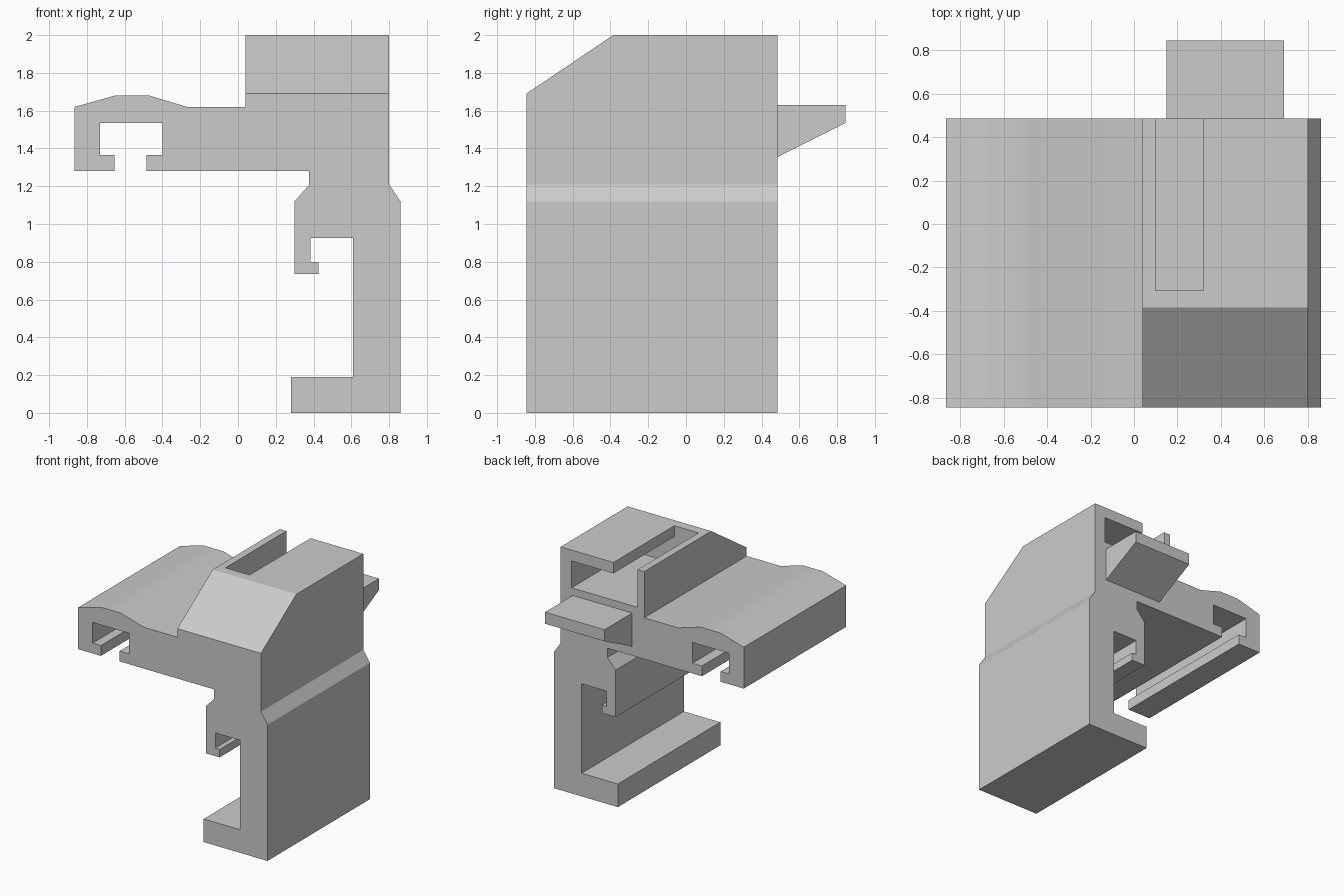
import bpy
import bmesh
import math
from mathutils import Vector

cube = bpy.data.objects.get("Cube")
if cube:
    bpy.data.objects.remove(cube, do_unlink=True)

FRONT, BACK = -0.845, 0.485

grey = bpy.data.materials.new("light grey")
grey.use_nodes = True
grey.diffuse_color = (0.6, 0.6, 0.6, 1)
grey.node_tree.nodes["Principled BSDF"].inputs["Base Color"].default_value = (0.6, 0.6, 0.6, 1)


def prism(name, profile, place, direction):
    """Extrude a closed 2D profile, placed in space by a function, along a direction."""
    bm = bmesh.new()
    face = bm.faces.new([bm.verts.new(place(a, b)) for a, b in profile])
    new = bmesh.ops.extrude_face_region(bm, geom=[face])["geom"]
    moved = [v for v in new if isinstance(v, bmesh.types.BMVert)]
    bmesh.ops.translate(bm, verts=moved, vec=Vector(direction))
    bmesh.ops.recalc_face_normals(bm, faces=bm.faces)
    mesh = bpy.data.meshes.new(name)
    bm.to_mesh(mesh)
    bm.free()
    mesh.materials.append(grey)
    obj = bpy.data.objects.new(name, mesh)
    bpy.context.collection.objects.link(obj)
    return obj


def select(obj):
    bpy.ops.object.select_all(action='DESELECT')
    obj.select_set(True)
    bpy.context.view_layer.objects.active = obj


# Bracket: arm with a humped top and T-slot, hook, column and foot
bracket_profile = [
    (0.28, 0), (0.86, 0), (0.86, 1.12), (0.80, 1.21), (0.80, 1.62),
    (-0.27, 1.62), (-0.47, 1.68), (-0.65, 1.68), (-0.865, 1.62), (-0.865, 1.28),
    (-0.655, 1.28), (-0.655, 1.365), (-0.73, 1.365), (-0.73, 1.535),
    (-0.40, 1.535), (-0.40, 1.365), (-0.485, 1.365), (-0.485, 1.28),
    (0.375, 1.28), (0.375, 1.205), (0.30, 1.12), (0.30, 0.735),
    (0.425, 0.735), (0.425, 0.80), (0.385, 0.80), (0.385, 0.925),
    (0.61, 0.925), (0.61, 0.19), (0.28, 0.19),
]
bracket = prism("bracket", bracket_profile,
                lambda x, z: (x, FRONT, z), (0, BACK - FRONT, 0))
select(bracket)
bpy.ops.object.shade_smooth_by_angle(angle=math.radians(25))

# Upper housing with a sloping front
housing = prism("upper_housing",
                [(FRONT, 1.62), (BACK, 1.62), (BACK, 2.0), (-0.385, 2.0), (FRONT, 1.69)],
                lambda y, z: (0.04, y, z), (0.76, 0, 0))

# Cavity open to the back, with a slot through the roof
cutter = prism("cavity_cutter",
               [(0.10, 1.69), (0.70, 1.69), (0.70, 1.91), (0.32, 1.91), (0.32, 2.1), (0.10, 2.1)],
               lambda x, z: (x, -0.305, z), (0, 1, 0))
cutter.hide_render = True
cut = housing.modifiers.new("cavity", 'BOOLEAN')
cut.operation = 'DIFFERENCE'
cut.solver = 'EXACT'
cut.object = cutter
select(housing)
bpy.ops.object.modifier_apply(modifier=cut.name)
bpy.data.objects.remove(cutter, do_unlink=True)

# Wedge-shaped lug on the back
prism("rear_lug",
      [(BACK, 1.355), (0.845, 1.535), (0.845, 1.63), (BACK, 1.63)],
      lambda y, z: (0.15, y, z), (0.54, 0, 0))
